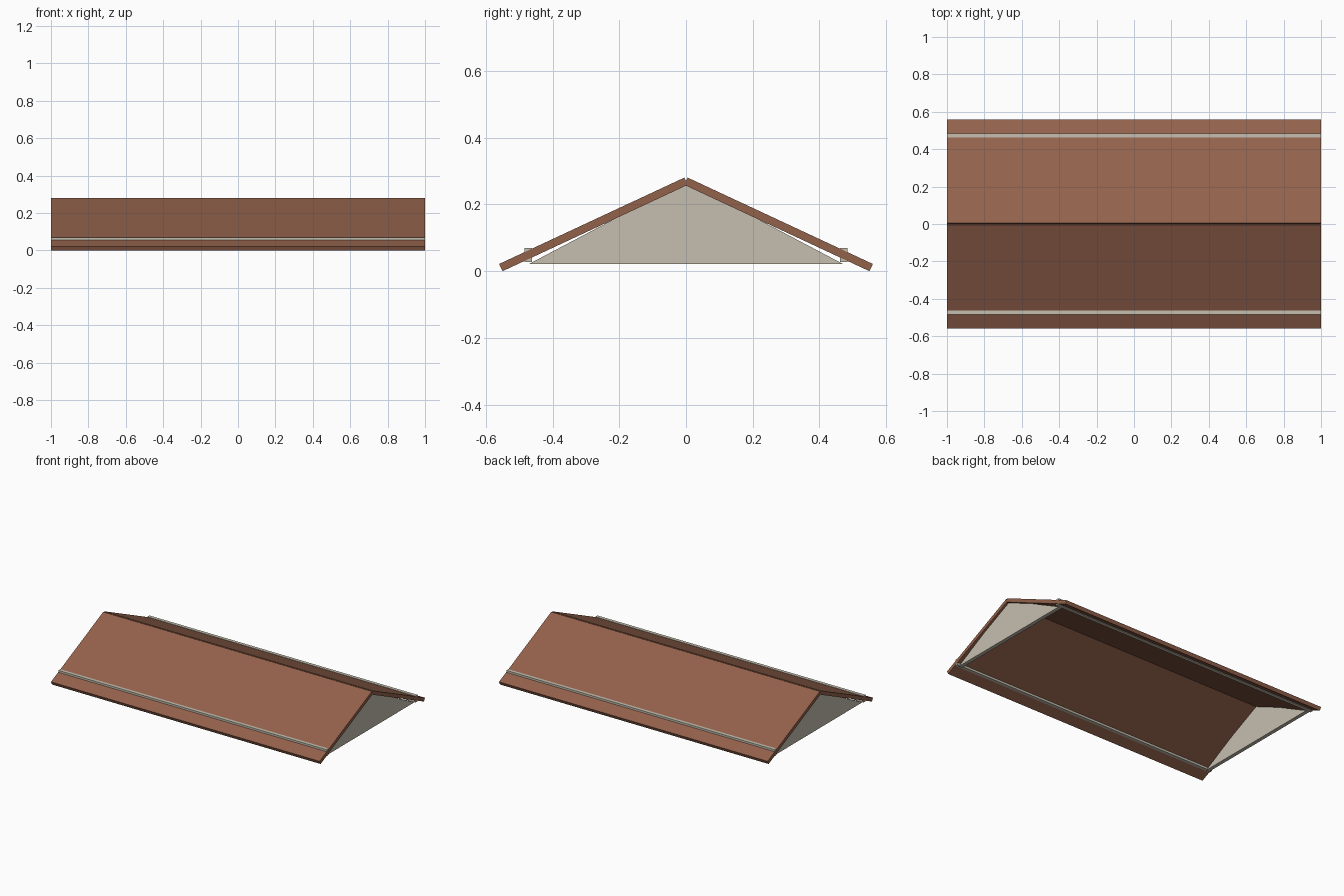
import bpy, bmesh
from math import radians, sin, cos

if "Cube" in bpy.data.objects:
    bpy.data.objects.remove(bpy.data.objects["Cube"])

def material(name, rgb):
    m = bpy.data.materials.new(name)
    m.diffuse_color = (*rgb, 1)
    m.use_nodes = True
    m.node_tree.nodes["Principled BSDF"].inputs["Base Color"].default_value = m.diffuse_color
    return m

ROOF = material("roof_brown", (0.29, 0.12, 0.07))
TRIM = material("trim_beige", (0.56, 0.52, 0.43))

def extrude_x(name, profile, x0, x1, mat):
    """Closed prism: a (y, z) profile swept from x0 to x1."""
    bm = bmesh.new()
    face = bm.faces.new([bm.verts.new((x0, y, z)) for y, z in profile])
    ext = bmesh.ops.extrude_face_region(bm, geom=[face])["geom"]
    bmesh.ops.translate(bm, vec=(x1 - x0, 0, 0),
                        verts=[v for v in ext if isinstance(v, bmesh.types.BMVert)])
    bmesh.ops.recalc_face_normals(bm, faces=bm.faces)
    mesh = bpy.data.meshes.new(name)
    bm.to_mesh(mesh)
    bm.free()
    mesh.materials.append(mat)
    obj = bpy.data.objects.new(name, mesh)
    bpy.context.collection.objects.link(obj)
    return obj

# Pitched slab, square-cut at eave and ridge
pitch, thick = radians(25), 0.024
dy, dz = thick * sin(pitch), thick * cos(pitch)
eave_y, ridge_y = 0.56, 0.005
rise = (eave_y - ridge_y) * sin(pitch) / cos(pitch)
slab = [(eave_y, dz), (ridge_y, dz + rise),
        (ridge_y - dy, rise), (eave_y - dy, 0)]

# Eave beam that pokes through the slab
beam = [(0.462, 0.027), (0.484, 0.027), (0.484, 0.07), (0.462, 0.07)]

for side, s in (("front", -1), ("back", 1)):
    extrude_x(f"{side}_roof_slab", [(y * s, z) for y, z in slab], -1, 1, ROOF)
    extrude_x(f"{side}_eave_beam", [(y * s, z) for y, z in beam], -0.999, 0.999, TRIM)

# Triangular gable walls, slightly inset from the roof ends
gable = [(-0.47, 0.022), (0.47, 0.022), (0, 0.27)]
for side, s in (("left", -1), ("right", 1)):
    extrude_x(f"{side}_gable", gable, s * 0.96, s * 0.985, TRIM)
